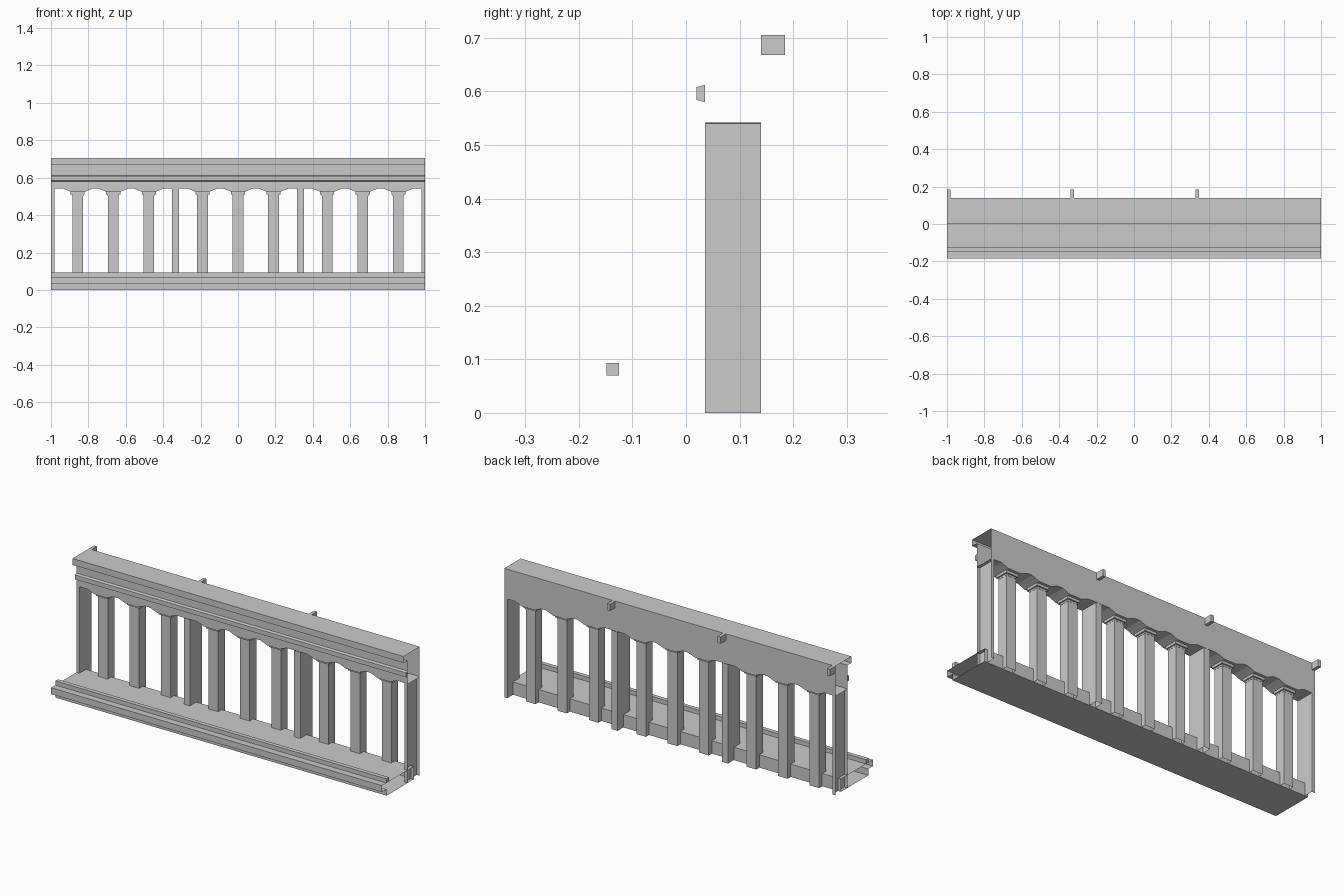
import bpy, bmesh

if "Cube" in bpy.data.objects:
    bpy.data.objects.remove(bpy.data.objects["Cube"])

BAYS = (-0.667, 0.0, 0.667)      # bay centres along x
PITCH = 0.19                     # column spacing
Y0, Y1 = 0.035, 0.14             # wall front and back
YC = (Y0 + Y1) / 2


def finish(name, bm):
    bmesh.ops.remove_doubles(bm, verts=bm.verts, dist=1e-5)
    bmesh.ops.recalc_face_normals(bm, faces=bm.faces)
    mesh = bpy.data.meshes.new(name)
    bm.to_mesh(mesh)
    bm.free()
    ob = bpy.data.objects.new(name, mesh)
    bpy.context.collection.objects.link(ob)
    return ob


def loft(bm, rings, caps=False, closed=True):
    """Skin consecutive rings of 3D points."""
    rows = [[bm.verts.new(p) for p in r] for r in rings]
    n = len(rows[0])
    for a, b in zip(rows, rows[1:]):
        for i in range(n if closed else n - 1):
            j = (i + 1) % n
            bm.faces.new((a[i], a[j], b[j], b[i]))
    if caps:
        bm.faces.new(rows[0])
        bm.faces.new(rows[-1])


def run_x(name, profile, caps):
    """Sweep a (y, z) profile along the whole length."""
    bm = bmesh.new()
    loft(bm, [[(x, y, z) for y, z in profile] for x in (-1, 1)], caps)
    finish(name, bm)


def square(x, hx, hy, z):
    return [(x + sx * hx, YC + sy * hy, z)
            for sx, sy in ((-1, -1), (1, -1), (1, 1), (-1, 1))]


# Stepped base, open at both ends, with a kerb strip on top
run_x("base", [(0.09, 0.07), (-0.185, 0.07), (-0.185, 0.035),
               (-0.145, 0.035), (-0.145, 0), (0.09, 0)], False)
run_x("base_strip", [(-0.148, 0.07), (-0.125, 0.07),
                     (-0.125, 0.093), (-0.148, 0.093)], True)

# Arcaded wall and top rail: one section with a varying lower edge
ARCH = [(-0.0575, 0.525), (-0.036, 0.534), (-0.015, 0.542),
        (0.015, 0.542), (0.036, 0.534), (0.0575, 0.525)]
edge = [(-1, 0.540)]
for c in BAYS:
    for k in (-1.5, -0.5, 0.5, 1.5):
        for dx, z in ARCH:
            if abs(k * PITCH + dx) < 0.312:
                edge.append((c + k * PITCH + dx, z))
edge.append((1, 0.540))
bm = bmesh.new()
loft(bm, [[(x, Y0, z), (x, Y0, 0.67), (x, 0, 0.67), (x, 0, 0.705),
           (x, Y1, 0.705), (x, Y1, z)] for x, z in edge])
finish("arcade_wall_and_rail", bm)

# Tapered moulding on the wall front
run_x("wall_moulding", [(Y0, 0.58), (Y0, 0.612), (0.02, 0.608), (0.02, 0.584)], True)

# Columns with two-step capitals
for c in BAYS:
    for k in (-1, 0, 1):
        x = c + k * PITCH
        bm = bmesh.new()
        loft(bm, [square(x, 0.029, 0.029, 0), square(x, 0.029, 0.029, 0.505)])
        finish("column", bm)
        bm = bmesh.new()
        loft(bm, [square(x, h, h, z) for h, z in
                  ((0.03, 0.502), (0.03, 0.511), (0.0375, 0.511), (0.0375, 0.525))], True)
        finish("capital", bm)

# Piers between bays, full wall depth
for x in (-0.3335, 0.3335):
    bm = bmesh.new()
    loft(bm, [square(x, 0.0185, (Y1 - Y0) / 2, z) for z in (0, 0.541)])
    finish("pier", bm)

# Half piers, open on the outer end
for s in (-1, 1):
    bm = bmesh.new()
    plan = [(s, Y0), (s * 0.982, Y0), (s * 0.982, Y1), (s, Y1)]
    loft(bm, [[(x, y, z) for x, y in plan] for z in (0, 0.541)], closed=False)
    finish("end_half_pier", bm)

# Small lugs on the back of the rail
for x in (-0.991, -0.33, 0.339):
    bm = bmesh.new()
    loft(bm, [[(x + dx, y, z) for y, z in
               ((Y1, 0.668), (0.185, 0.668), (0.185, 0.705), (Y1, 0.705))]
              for dx in (-0.009, 0.009)], True)
    finish("rail_lug", bm)
